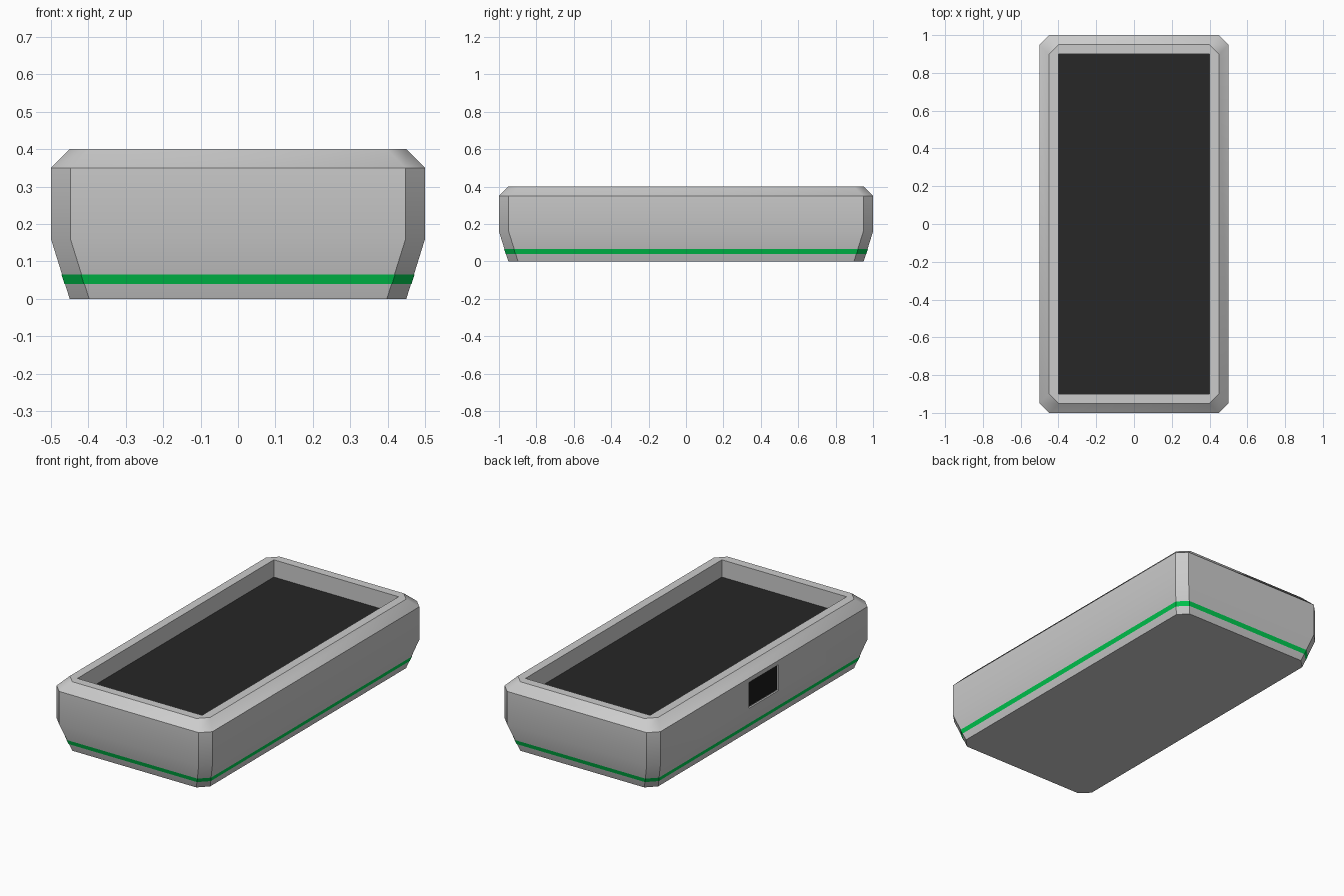
import bpy, bmesh
from math import radians

if "Cube" in bpy.data.objects:
    bpy.data.objects.remove(bpy.data.objects["Cube"])


def colour(name, rgb):
    m = bpy.data.materials.new(name)
    m.diffuse_color = (*rgb, 1)
    m.use_nodes = True
    m.node_tree.nodes["Principled BSDF"].inputs["Base Color"].default_value = m.diffuse_color
    return m


def finish(name, bm, mat=None):
    bmesh.ops.recalc_face_normals(bm, faces=bm.faces)
    me = bpy.data.meshes.new(name)
    bm.to_mesh(me)
    bm.free()
    ob = bpy.data.objects.new(name, me)
    bpy.context.collection.objects.link(ob)
    if mat:
        me.materials.append(mat)
    return ob


def smooth(ob):
    bpy.ops.object.select_all(action='DESELECT')
    ob.select_set(True)
    bpy.context.view_layer.objects.active = ob
    bpy.ops.object.shade_smooth_by_angle(angle=radians(35))


def ring(bm, x, y, z, c=0.052):
    """Rectangle outline with clipped corners, at height z."""
    pts = [(x - c, -y), (x, c - y), (x, y - c), (x - c, y),
           (c - x, y), (-x, y - c), (-x, c - y), (c - x, -y)]
    return [bm.verts.new((px, py, z)) for px, py in pts]


def skin(bm, a, b):
    for i in range(len(a)):
        j = (i + 1) % len(a)
        bm.faces.new((a[i], a[j], b[j], b[i]))


def box(name, x, y, z, mat=None):
    bm = bmesh.new()
    bmesh.ops.create_cube(bm, size=1)
    for v in bm.verts:
        for k, (lo, hi) in enumerate((x, y, z)):
            v.co[k] = lo if v.co[k] < 0 else hi
    return finish(name, bm, mat)


def cut(ob, cutter):
    cutter.hide_render = True
    mod = ob.modifiers.new("cut", 'BOOLEAN')
    mod.operation, mod.object, mod.solver = 'DIFFERENCE', cutter, 'EXACT'
    bpy.context.view_layer.objects.active = ob
    bpy.ops.object.modifier_apply(modifier=mod.name)
    bpy.data.objects.remove(cutter)


green = colour("green", (0.0, 0.6, 0.08))
dark = colour("dark", (0.02, 0.02, 0.02))
black = colour("black", (0.01, 0.01, 0.01))

# outer shell: (half width, height), half length is 0.5 more
bm = bmesh.new()
rings = [ring(bm, w, w + 0.5, z)
         for w, z in ((0.45, 0), (0.5, 0.16), (0.5, 0.35), (0.45, 0.4))]
for a, b in zip(rings, rings[1:]):
    skin(bm, a, b)
bm.faces.new(rings[0])
bm.faces.new(rings[-1])
body = finish("tray_body", bm)

# rectangular well in the top, shallow recess in the left side
cut(body, box("well_cutter", (-0.4, 0.4), (-0.9, 0.9), (0.295, 0.6)))
cut(body, box("recess_cutter", (-0.6, -0.49), (-0.135, 0.135), (0.175, 0.325)))
smooth(body)

# dark fill in the well and dark panel in the recess
box("dark_fill", (-0.4, 0.4), (-0.9, 0.9), (0.29, 0.3), dark)
box("side_panel", (-0.492, -0.485), (-0.13, 0.13), (0.18, 0.32), black)

# green stripe following the tapered base
bm = bmesh.new()
skin(bm, *[ring(bm, w, w + 0.5, z) for w, z in
           ((0.4515 + 0.05 * h / 0.16, h) for h in (0.04, 0.065))])
smooth(finish("green_stripe", bm, green))
